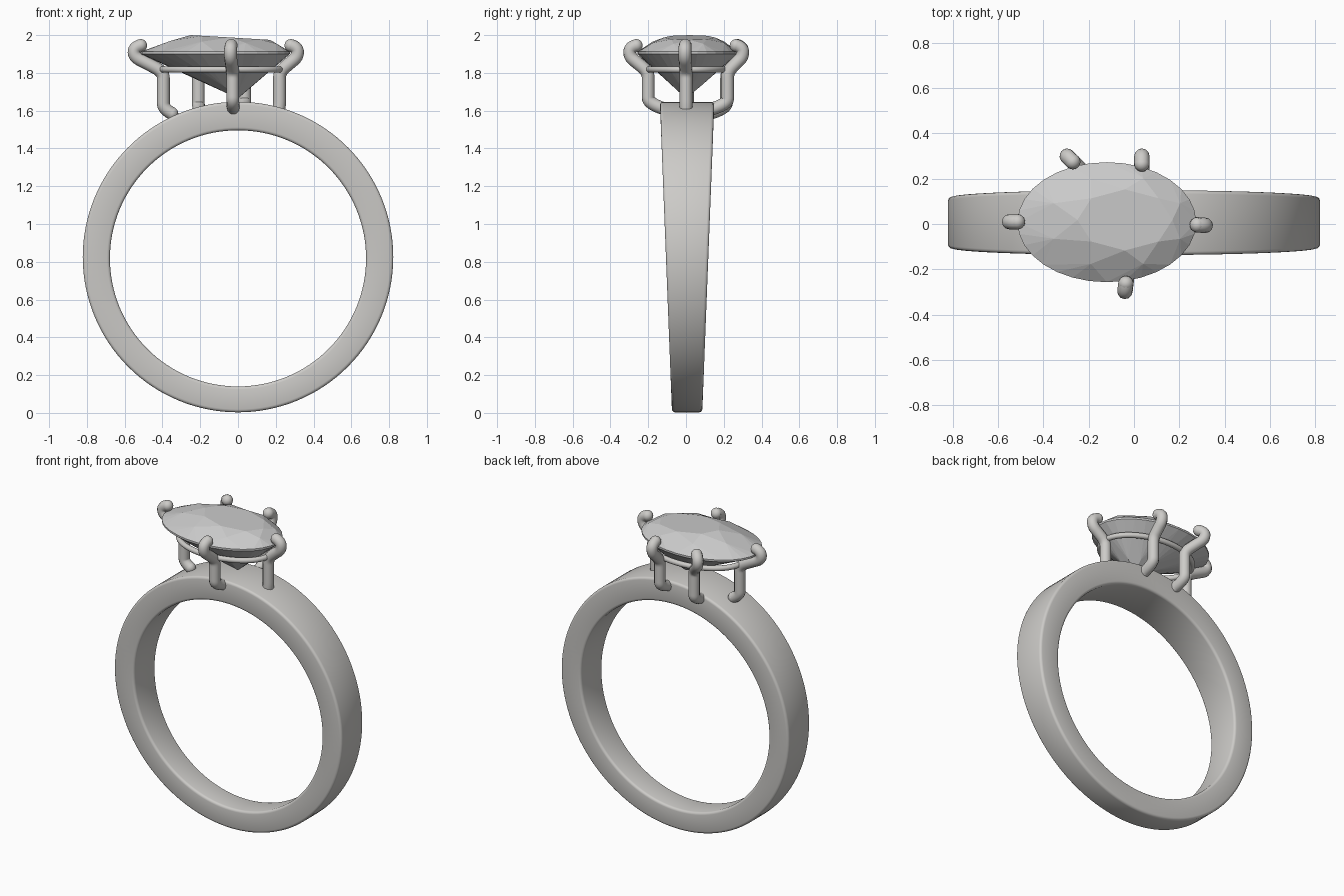
import bpy, bmesh, math

cube = bpy.data.objects.get("Cube")
if cube:
    bpy.data.objects.remove(cube, do_unlink=True)


def material(name, rgb):
    m = bpy.data.materials.new(name)
    m.use_nodes = True
    m.diffuse_color = (*rgb, 1)
    m.node_tree.nodes["Principled BSDF"].inputs["Base Color"].default_value = (*rgb, 1)
    return m


metal = material("silver metal", (0.61, 0.60, 0.58))
stone = material("pale grey stone", (0.59, 0.59, 0.59))


def activate(ob):
    bpy.ops.object.select_all(action='DESELECT')
    ob.select_set(True)
    bpy.context.view_layer.objects.active = ob


def finish(bm, name, mat):
    bmesh.ops.recalc_face_normals(bm, faces=bm.faces)
    me = bpy.data.meshes.new(name)
    bm.to_mesh(me)
    bm.free()
    ob = bpy.data.objects.new(name, me)
    bpy.context.collection.objects.link(ob)
    me.materials.append(mat)
    return ob


# Band: square section swept round, wider towards the top
def build_band(segments=128):
    bm = bmesh.new()
    rings = []
    for i in range(segments):
        a = math.tau * i / segments
        ring = []
        for radius, cz, side in ((0.822, 0.825, -1), (0.822, 0.825, 1),
                                 (0.678, 0.818, 1), (0.678, 0.818, -1)):
            z = cz + radius * math.sin(a)
            half = 0.08 + 0.039 * z
            ring.append(bm.verts.new((radius * math.cos(a), 0.006 + side * half, z)))
        rings.append(ring)
    for i in range(segments):
        p, q = rings[i], rings[(i + 1) % segments]
        for j in range(4):
            k = (j + 1) % 4
            bm.faces.new((p[j], p[k], q[k], q[j]))
    ob = finish(bm, "band", metal)
    bevel = ob.modifiers.new("soft edges", 'BEVEL')
    bevel.width = 0.016
    bevel.segments = 3
    bevel.limit_method = 'ANGLE'
    bevel.angle_limit = math.radians(40)
    activate(ob)
    bpy.ops.object.modifier_apply(modifier=bevel.name)
    bpy.ops.object.shade_smooth_by_angle(angle=math.radians(35))


# Gem: oval brilliant cut with a slightly tilted table
def oval(cx, cy, rx, ry, turn):
    a = math.tau * turn
    return cx + rx * math.cos(a), cy + ry * math.sin(a)


def build_gem(mains=8, split=4):
    bm = bmesh.new()
    count = mains * split

    def girdle_ring(z):
        return [bm.verts.new((*oval(-0.12, 0.008, 0.395, 0.265, i / count), z))
                for i in range(count)]

    def facets(girdle, mids, tops):
        for k in range(mains):
            n = (k + 1) % mains
            edge = [girdle[(k * split + s) % count] for s in range(split + 1)]
            bm.faces.new((edge[0], mids[k], tops[k], mids[k - 1]))
            for a, b in zip(edge, edge[1:]):
                bm.faces.new((a, b, mids[k]))
            if tops[k] is not tops[n]:
                bm.faces.new((tops[k], mids[k], tops[n]))

    upper, lower = girdle_ring(1.912), girdle_ring(1.9)
    for i in range(count):
        j = (i + 1) % count
        bm.faces.new((lower[i], lower[j], upper[j], upper[i]))

    table, crown, pavilion = [], [], []
    for k in range(mains):
        x, y = oval(-0.04, 0.018, 0.21, 0.135, k / mains)
        table.append(bm.verts.new((x, y, 2.0 - 0.06 * (x + 0.25))))
        turn = (k + 0.5) / mains
        x, y = oval(-0.075, 0.013, 0.302, 0.205, turn)
        crown.append(bm.verts.new((x, y, 1.96 - 0.03 * x)))
        x, y = oval(-0.03, 0.004, 0.11, 0.078, turn)
        pavilion.append(bm.verts.new((x, y, 1.728)))
    culet = bm.verts.new((0, 0, 1.665))
    bm.faces.new(table)
    facets(upper, crown, table)
    facets(lower, pavilion, [culet] * mains)
    finish(bm, "gem", stone)


# Round wire along a smooth path
def wire(name, points, radius, cyclic=False):
    cu = bpy.data.curves.new(name, 'CURVE')
    cu.dimensions = '3D'
    cu.bevel_depth = radius
    cu.bevel_resolution = 4
    cu.use_fill_caps = True
    sp = cu.splines.new('NURBS')
    sp.points.add(len(points) - 1)
    for p, co in zip(sp.points, points):
        p.co = (*co, 1)
    sp.order_u = 3
    sp.resolution_u = 6
    sp.use_endpoint_u = not cyclic
    sp.use_cyclic_u = cyclic
    ob = bpy.data.objects.new(name, cu)
    bpy.context.collection.objects.link(ob)
    cu.materials.append(metal)
    activate(ob)
    bpy.ops.object.convert(target='MESH')
    bpy.ops.object.shade_smooth_by_angle(angle=math.radians(50))


def ball(name, location, radius):
    bpy.ops.mesh.primitive_uv_sphere_add(segments=16, ring_count=10, radius=radius,
                                         location=location)
    ob = bpy.context.object
    ob.name = name
    ob.data.materials.append(metal)
    bpy.ops.object.shade_smooth()


# Prong: foot on the band, upright post, outward arm, claw over the stone
def prong(name, foot, post, claw, low):
    (fx, fy), (px, py), (cx, cy) = foot, post, claw
    dx, dy = cx - px, cy - py
    length = math.hypot(dx, dy)
    tip = (cx - 0.035 * dx / length, cy - 0.035 * dy / length, 1.945)
    path = [(fx, fy, low), (px, py, low + 0.025), (px, py, low + 0.08),
            (px, py, 1.74), (px, py, 1.805),
            (px + dx * 0.55, py + dy * 0.55, 1.85), (cx, cy, 1.885),
            (cx, cy, 1.935), tip]
    wire(name, path, 0.034)
    ball(name + "_tip", tip, 0.034)
    ball(name + "_foot", path[0], 0.034)


build_band()
build_gem()
prong("right_prong", (-0.35, 0.008), (-0.395, 0.008), (-0.55, 0.01), 1.585)
prong("left_prong", (0.215, 0), (0.22, 0), (0.315, -0.006), 1.6)
prong("front_prong", (-0.025, -0.13), (-0.028, -0.2), (-0.04, -0.298), 1.615)
prong("back_left_prong", (0.035, 0.14), (0.035, 0.22), (0.035, 0.3), 1.61)
prong("back_right_prong", (-0.2, 0.14), (-0.21, 0.215), (-0.295, 0.3), 1.59)

# Gallery ring joining the posts under the stone
wire("gallery_ring", [(*oval(-0.088, 0.006, 0.315, 0.21, i / 24), 1.818)
                      for i in range(24)], 0.017, cyclic=True)
